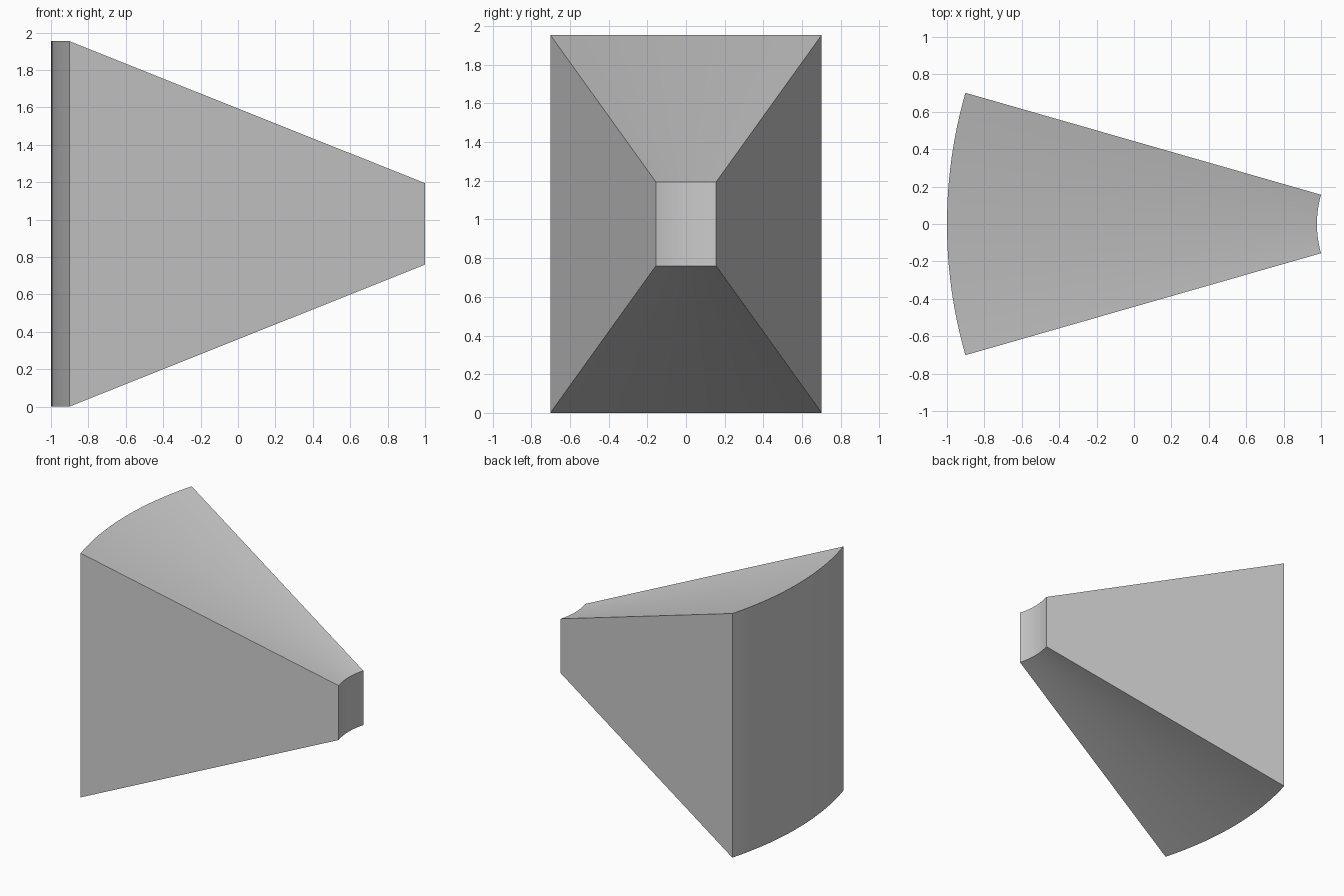
import bpy
import bmesh
from math import radians, tan, cos
from mathutils import Vector, Matrix

cube = bpy.data.objects.get("Cube")
if cube:
    bpy.data.objects.remove(cube, do_unlink=True)

HALF_SWEEP = radians(16)    # half of the horizontal fan angle
ELEVATION = radians(21)     # slope of the top and bottom cones
OUTER = 2.545
INNER = (OUTER - 2) / cos(HALF_SWEEP)
STEPS = 24

# Grey material
grey = bpy.data.materials.new("plain grey")
grey.use_nodes = True
colour = (0.6, 0.6, 0.6, 1)
grey.diffuse_color = colour
grey.node_tree.nodes["Principled BSDF"].inputs["Base Color"].default_value = colour

# Trapezoid section on one side wall, swept around the vertical axis
mid = OUTER * tan(ELEVATION)
axis = Vector((OUTER - 1, 0, mid))
turn = Matrix.Rotation(-HALF_SWEEP, 3, "Z")
bm = bmesh.new()
section = []
for radius, side in ((INNER, -1), (OUTER, -1), (OUTER, 1), (INNER, 1)):
    point = Vector((-radius, 0, side * radius * tan(ELEVATION)))
    section.append(bm.verts.new(axis + turn @ point))
wall = bm.faces.new(section)
start_edges = list(wall.edges)
swept = bmesh.ops.spin(bm, geom=start_edges, cent=axis, axis=(0, 0, 1),
                       angle=2 * HALF_SWEEP, steps=STEPS)

# Close the far side wall
end_edges = [e for e in swept["geom_last"] if isinstance(e, bmesh.types.BMEdge)]
bmesh.ops.contextual_create(bm, geom=end_edges)
bmesh.ops.recalc_face_normals(bm, faces=bm.faces)

mesh = bpy.data.meshes.new("fan_wedge")
bm.to_mesh(mesh)
bm.free()
mesh.materials.append(grey)
wedge = bpy.data.objects.new("fan_wedge", mesh)
bpy.context.collection.objects.link(wedge)

# Smooth curved walls with sharp borders
bpy.context.view_layer.objects.active = wedge
wedge.select_set(True)
bpy.ops.object.shade_smooth_by_angle(angle=radians(30))
